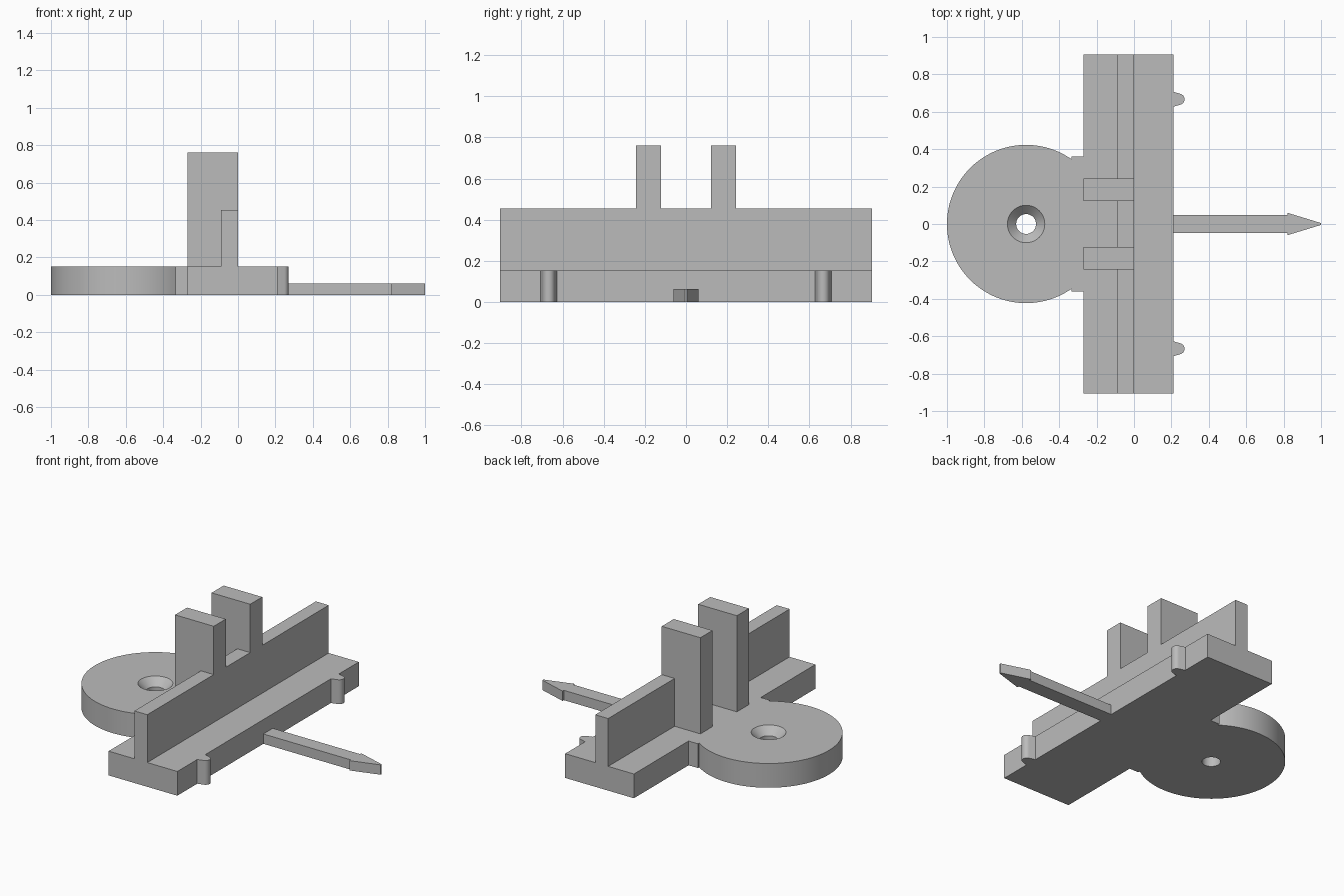
import bpy, bmesh
from math import pi, cos, sin, acos
from mathutils import Matrix

cube = bpy.data.objects.get("Cube")
if cube:
    bpy.data.objects.remove(cube, do_unlink=True)

GREY = (0.5, 0.5, 0.5, 1)
grey = bpy.data.materials.new("plain grey")
grey.use_nodes = True
grey.diffuse_color = GREY
grey.node_tree.nodes["Principled BSDF"].inputs["Base Color"].default_value = GREY

PLATE_H = 0.153
DISC_X, DISC_R = -0.577, 0.423
BAR_L, BAR_R, BAR_Y = -0.27, 0.21, 0.905
NECK_X, NECK_Y = -0.335, 0.36


def finish(name, bm):
    bmesh.ops.recalc_face_normals(bm, faces=bm.faces)
    mesh = bpy.data.meshes.new(name)
    bm.to_mesh(mesh)
    bm.free()
    mesh.materials.append(grey)
    obj = bpy.data.objects.new(name, mesh)
    bpy.context.collection.objects.link(obj)
    return obj


def extrude(name, outline, z0, z1):
    """Solid prism from a plan outline."""
    bm = bmesh.new()
    face = bm.faces.new([bm.verts.new((x, y, z0)) for x, y in outline])
    ext = bmesh.ops.extrude_face_region(bm, geom=[face])["geom"]
    verts = [g for g in ext if isinstance(g, bmesh.types.BMVert)]
    bmesh.ops.translate(bm, verts=verts, vec=(0, 0, z1 - z0))
    return finish(name, bm)


def box(name, x0, x1, y0, y1, z0, z1):
    return extrude(name, [(x0, y0), (x1, y0), (x1, y1), (x0, y1)], z0, z1)


def cone(name, r1, r2, z0, z1):
    bm = bmesh.new()
    place = Matrix.Translation((DISC_X, 0, (z0 + z1) / 2))
    bmesh.ops.create_cone(bm, cap_ends=True, segments=64, radius1=r1,
                          radius2=r2, depth=z1 - z0, matrix=place)
    return finish(name, bm)


def activate(obj):
    bpy.ops.object.select_all(action="DESELECT")
    obj.select_set(True)
    bpy.context.view_layer.objects.active = obj


def combine(obj, other, operation):
    """Apply a boolean and drop the helper solid."""
    mod = obj.modifiers.new("combine", "BOOLEAN")
    mod.operation, mod.solver, mod.object = operation, "EXACT", other
    activate(obj)
    bpy.ops.object.modifier_apply(modifier=mod.name)
    bpy.data.objects.remove(other, do_unlink=True)


def arc(cx, cy, r, a0, a1, n):
    steps = [a0 + (a1 - a0) * i / n for i in range(n + 1)]
    return [(cx + r * cos(a), cy + r * sin(a)) for a in steps]


def nub(y):
    """Small rounded bump on the bar's edge."""
    tip = arc(0.24, y, 0.03, -pi / 2 + 0.25, pi / 2 - 0.25, 16)
    return [(BAR_R, y - 0.04), *tip, (BAR_R, y + 0.04)]


# Plate: long bar, neck, round lobe and bumps in one outline
join = acos((NECK_X - DISC_X) / DISC_R)
outline = [(BAR_L, -BAR_Y), (BAR_R, -BAR_Y), *nub(-0.667), *nub(0.667),
           (BAR_R, BAR_Y), (BAR_L, BAR_Y), (BAR_L, NECK_Y), (NECK_X, NECK_Y),
           *arc(DISC_X, 0, DISC_R, join, 2 * pi - join, 96),
           (NECK_X, -NECK_Y), (BAR_L, -NECK_Y)]
plate = extrude("base_plate", outline, 0, PLATE_H)

# Countersunk screw hole
combine(plate, cone("hole_cutter", 0.053, 0.053, -0.1, 0.3), "DIFFERENCE")
combine(plate, cone("sink_cutter", 0.053, 0.147, PLATE_H - 0.047, PLATE_H + 0.047),
        "DIFFERENCE")
activate(plate)
bpy.ops.object.shade_smooth_by_angle(angle=0.5)

# Upright rail with two tall posts
rail = box("rail_with_posts", -0.09, 0, -BAR_Y, BAR_Y, PLATE_H, 0.455)
for side in (-1, 1):
    y0, y1 = sorted((side * 0.122, side * 0.242))
    combine(rail, box("post", BAR_L, 0, y0, y1, PLATE_H, 0.76), "UNION")

# Pointer: thin shaft with a tapered head
box("pointer_shaft", BAR_R, 0.82, -0.047, 0.047, 0, 0.062)
extrude("pointer_head", [(0.82, -0.06), (1, -0.005), (1, 0.005), (0.82, 0.06)],
        0, 0.062)
